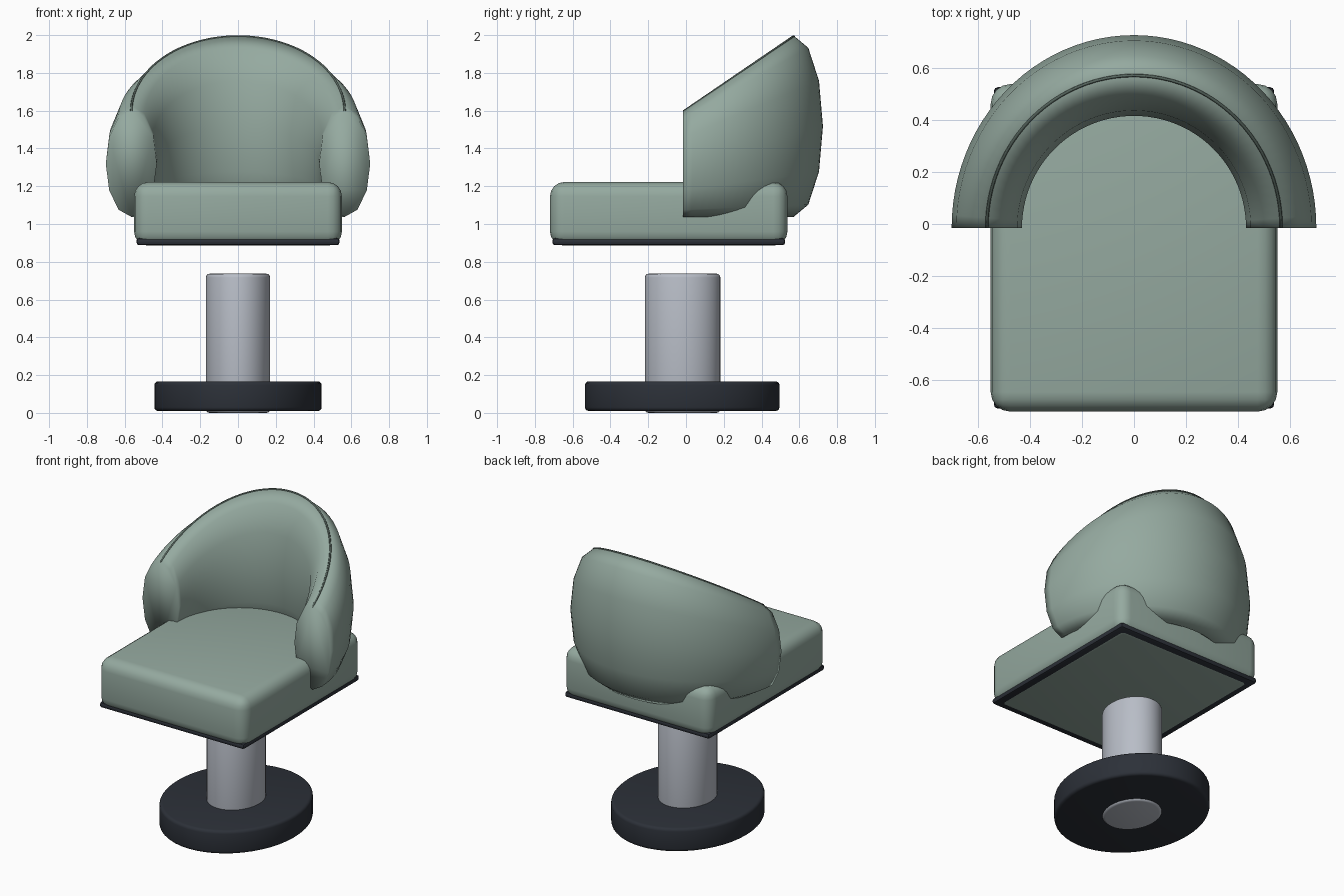
import bpy, bmesh
from math import sin, cos, pi, radians
from mathutils import Matrix

if "Cube" in bpy.data.objects:
    bpy.data.objects.remove(bpy.data.objects["Cube"])


def material(name, rgb):
    m = bpy.data.materials.new(name)
    m.diffuse_color = (*rgb, 1)
    m.use_nodes = True
    m.node_tree.nodes["Principled BSDF"].inputs["Base Color"].default_value = m.diffuse_color
    return m


GREEN = material("sage_fabric", (0.30, 0.40, 0.35))
SEAM = material("seam_dark", (0.10, 0.14, 0.12))
DARK = material("dark_trim", (0.025, 0.03, 0.04))
METAL = material("pale_metal", (0.48, 0.51, 0.57))


def finish(name, bm, mat, angle=40):
    bmesh.ops.recalc_face_normals(bm, faces=bm.faces)
    mesh = bpy.data.meshes.new(name)
    bm.to_mesh(mesh)
    bm.free()
    mesh.materials.append(mat)
    ob = bpy.data.objects.new(name, mesh)
    bpy.context.collection.objects.link(ob)
    bpy.ops.object.select_all(action='DESELECT')
    ob.select_set(True)
    bpy.context.view_layer.objects.active = ob
    bpy.ops.object.shade_smooth_by_angle(angle=radians(angle))
    return ob


def solid(name, lo, hi, bevel, segments, mat, round_sides=0):
    """Bevelled box, or elliptical cylinder, filling the box lo..hi."""
    bm = bmesh.new()
    if round_sides:
        bmesh.ops.create_cone(bm, cap_ends=True, segments=round_sides,
                              radius1=0.5, radius2=0.5, depth=1)
    else:
        bmesh.ops.create_cube(bm, size=1)
    size = [b - a for a, b in zip(lo, hi)]
    mid = [(a + b) / 2 for a, b in zip(lo, hi)]
    bmesh.ops.transform(bm, verts=bm.verts,
                        matrix=Matrix.Translation(mid) @ Matrix.Diagonal((*size, 1)))
    edges = [e for e in bm.edges if e.calc_face_angle(0) > radians(60)]
    bmesh.ops.bevel(bm, geom=edges, offset=bevel, segments=segments,
                    profile=0.5, affect='EDGES', clamp_overlap=True)
    return finish(name, bm, mat)


def half_ring(name, section, mat, steps=48, angle=40):
    """Sweep section(t) -> [(radius x, radius y, z)] round the back half."""
    bm = bmesh.new()
    rings = []
    for i in range(steps + 1):
        t = pi * i / steps
        rings.append([bm.verts.new((rx * cos(t), Y0 + ry * sin(t), z))
                      for rx, ry, z in section(t)])
    n = len(rings[0])
    for a, b in zip(rings, rings[1:]):
        for j in range(n):
            k = (j + 1) % n
            bm.faces.new((a[j], a[k], b[k], b[j]))
    bm.faces.new(rings[0])
    bm.faces.new(rings[-1])
    return finish(name, bm, mat, angle)


# Backrest: 12-sided oval section that grows taller towards the back
Y0, RX, RY, BOTTOM = -0.015, 0.565, 0.585, 1.038


def ridge(t):
    return 1.60 + 0.397 * sin(t)


def back_section(t):
    mid, half = (ridge(t) + BOTTOM) / 2, (ridge(t) - BOTTOM) / 2
    return [(RX + 0.135 * cos(a), RY + 0.155 * cos(a), mid + half * sin(a))
            for a in (2 * pi * j / 12 for j in range(12))]


def piping_section(t):
    return [(RX + 0.006 * cos(a), RY + 0.006 * cos(a), ridge(t) - 0.003 + 0.006 * sin(a))
            for a in (2 * pi * j / 6 for j in range(6))]


half_ring("backrest", back_section, GREEN, angle=180)
half_ring("backrest_piping", piping_section, SEAM, angle=80)

# Seat cushion and the dark trim showing round its lower edge
solid("seat", (-0.55, -0.72, 0.885), (0.55, 0.537, 1.222), 0.075, 4, GREEN)
solid("seat_trim", (-0.538, -0.708, 0.888), (0.538, 0.525, 0.925), 0.015, 2, DARK)

# Pedestal
solid("column", (-0.17, -0.218, 0.0), (0.17, 0.182, 0.737), 0.02, 3, METAL, 48)
solid("base", (-0.443, -0.535, 0.01), (0.443, 0.495, 0.167), 0.02, 3, DARK, 48)
